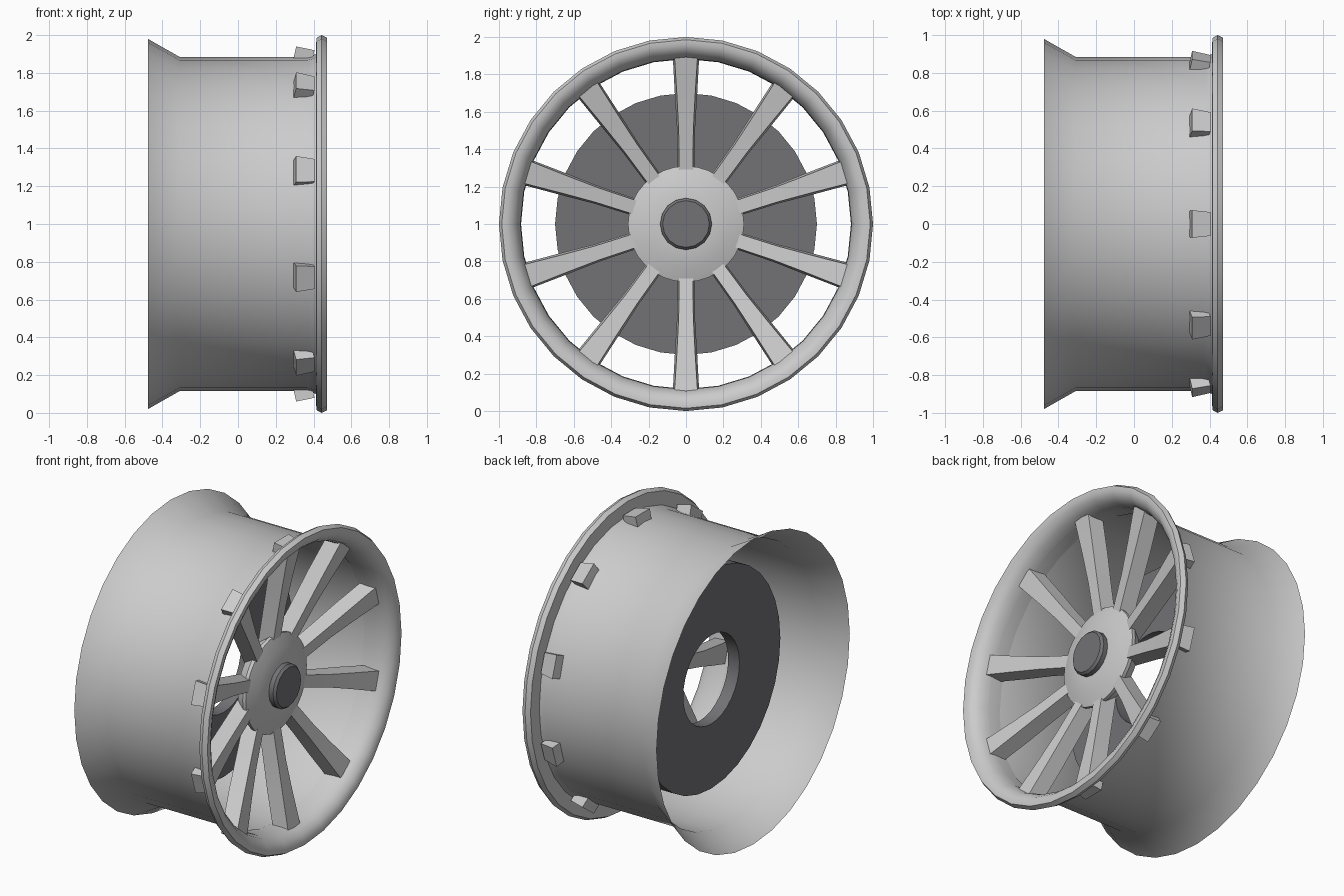
import bpy, bmesh, math
from mathutils import Vector

if "Cube" in bpy.data.objects:
    bpy.data.objects.remove(bpy.data.objects["Cube"])

CZ = 1.0  # axle height, axle runs along x

dark = bpy.data.materials.new("dark_metal")
dark.diffuse_color = (0.17, 0.17, 0.18, 1)
dark.use_nodes = True
dark.node_tree.nodes["Principled BSDF"].inputs["Base Color"].default_value = dark.diffuse_color


def finish(name, bm, mat=None, smooth=35):
    bmesh.ops.recalc_face_normals(bm, faces=bm.faces)
    me = bpy.data.meshes.new(name)
    bm.to_mesh(me)
    bm.free()
    ob = bpy.data.objects.new(name, me)
    bpy.context.collection.objects.link(ob)
    if mat:
        me.materials.append(mat)
    if smooth:
        bpy.ops.object.select_all(action='DESELECT')
        ob.select_set(True)
        bpy.context.view_layer.objects.active = ob
        bpy.ops.object.shade_smooth_by_angle(angle=math.radians(smooth))
    return ob


def lathe(name, profile, sides, mat=None, closed=False):
    """Revolve (x, radius) points about the axle."""
    bm = bmesh.new()
    rings = []
    for x, r in profile:
        if r == 0:
            rings.append([bm.verts.new((x, 0, CZ))] * sides)
            continue
        rings.append([bm.verts.new((x, r * math.sin(2 * math.pi * i / sides),
                                    CZ + r * math.cos(2 * math.pi * i / sides)))
                      for i in range(sides)])
    pairs = list(zip(rings, rings[1:]))
    if closed:
        pairs.append((rings[-1], rings[0]))
    for a, b in pairs:
        for i in range(sides):
            j = (i + 1) % sides
            quad = list(dict.fromkeys((a[i], a[j], b[j], b[i])))
            bm.faces.new(quad)
    return finish(name, bm, mat)


# Rim: flared thin rear edge, barrel, and rounded front flange
lathe("rim", [(-0.477, 0.98), (-0.31, 0.885), (0.38, 0.885), (0.412, 0.90),
              (0.415, 0.985), (0.443, 1.0), (0.472, 0.985), (0.472, 0.958),
              (0.455, 0.925), (0.42, 0.897), (0.36, 0.883), (0.28, 0.882)], 32)

# Brake drum ring behind the spokes
lathe("brake_ring", [(-0.18, 0.285), (-0.18, 0.70), (-0.10, 0.70), (-0.10, 0.285)],
      32, dark, closed=True)

# Domed hub
lathe("hub", [(0.18, 0), (0.18, 0.26), (0.25, 0.31), (0.272, 0.31),
              (0.30, 0.23), (0.315, 0.14), (0.315, 0)], 32)

# Centre cap
lathe("hub_cap", [(0.29, 0), (0.29, 0.138), (0.345, 0.138), (0.36, 0.125), (0.36, 0)],
      16, dark)

# Spokes: tapered bars, ends poke out through the barrel
# (front radius, back radius, front half width, back half width, front x, back x)
SECTIONS = [(0.20, 0.20, 0.036, 0.044, 0.262, 0.165),
            (0.50, 0.50, 0.039, 0.048, 0.315, 0.215),
            (0.68, 0.68, 0.048, 0.059, 0.352, 0.250),
            (0.92, 0.94, 0.063, 0.073, 0.405, 0.308)]
bm = bmesh.new()
for k in range(10):
    a = 2 * math.pi * k / 10
    out = Vector((0, math.sin(a), math.cos(a)))
    side = Vector((0, math.cos(a), -math.sin(a)))
    loops = []
    for rf, rb, wf, wb, xf, xb in SECTIONS:
        pts = ((rf, wf, xf), (rf, -wf, xf), (rb, -wb, xb), (rb, wb, xb))
        loops.append([bm.verts.new(out * r + side * w + Vector((x, 0, CZ)))
                      for r, w, x in pts])
    for p, q in zip(loops, loops[1:]):
        for i in range(4):
            j = (i + 1) % 4
            bm.faces.new((p[i], p[j], q[j], q[i]))
    bm.faces.new(loops[0])
    bm.faces.new(loops[-1])
finish("spokes", bm, smooth=30)
